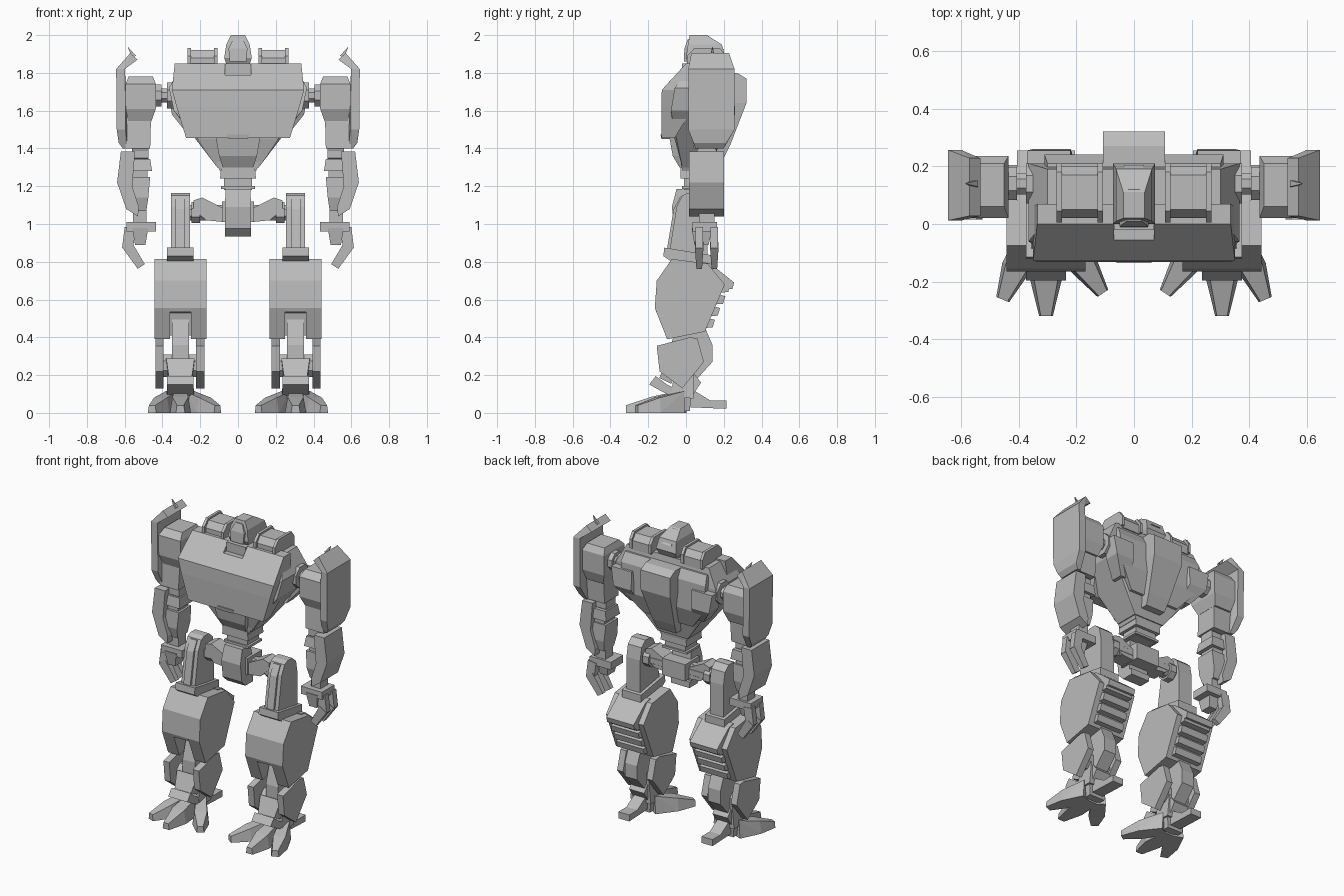
import bpy, bmesh, math
from mathutils import Vector

grey = bpy.data.materials.new("plain grey")
grey.diffuse_color = (0.5, 0.5, 0.5, 1)


def finish(name, bm, mirror):
    """Store the mesh; with mirror, also store its copy across x = 0."""
    for side in ((1, -1) if mirror else (1,)):
        b = bm.copy()
        for v in b.verts:
            v.co.x *= side
        bmesh.ops.recalc_face_normals(b, faces=b.faces)
        label = name if not mirror else ("right_" if side > 0 else "left_") + name
        me = bpy.data.meshes.new(label)
        b.to_mesh(me)
        b.free()
        me.materials.append(grey)
        bpy.context.collection.objects.link(bpy.data.objects.new(label, me))
    bm.free()


def hull(name, pts, mirror=False):
    bm = bmesh.new()
    for p in pts:
        bm.verts.new(p)
    r = bmesh.ops.convex_hull(bm, input=bm.verts)
    junk = {g for g in r["geom_interior"] + r["geom_unused"] if isinstance(g, bmesh.types.BMVert)}
    bmesh.ops.delete(bm, geom=list(junk), context='VERTS')
    bmesh.ops.dissolve_limit(bm, angle_limit=0.02, verts=bm.verts, edges=bm.edges)
    finish(name, bm, mirror)


def prism(name, pts, axis, a, b, mirror=False):
    """Extrude a 2D profile along an axis from a to b."""
    place = {"x": lambda p, t: (t, p[0], p[1]), "y": lambda p, t: (p[0], t, p[1]),
             "z": lambda p, t: (p[0], p[1], t)}[axis]
    bm = bmesh.new()
    lo = [bm.verts.new(place(p, a)) for p in pts]
    hi = [bm.verts.new(place(p, b)) for p in pts]
    bm.faces.new(lo)
    bm.faces.new(hi[::-1])
    for i in range(len(pts)):
        j = (i + 1) % len(pts)
        bm.faces.new((lo[i], lo[j], hi[j], hi[i]))
    finish(name, bm, mirror)


def sec(z, x0, x1, y0, y1):
    return [(x, y, z) for x in (x0, x1) for y in (y0, y1)]


def box(name, x0, x1, y0, y1, z0, z1, mirror=False):
    hull(name, sec(z0, x0, x1, y0, y1) + sec(z1, x0, x1, y0, y1), mirror)


def beam(name, p, q, w0, h0, w1, h1, mirror=True):
    """Tapered bar from p to q."""
    p, q = Vector(p), Vector(q)
    d = (q - p).normalized()
    ref = Vector((0, 0, 1)) if abs(d.z) < 0.75 else Vector((0, 1, 0))
    s = d.cross(ref).normalized()
    u = s.cross(d)
    hull(name, [c + s * w * i / 2 + u * h * j / 2 for c, w, h in ((p, w0, h0), (q, w1, h1))
                for i in (-1, 1) for j in (-1, 1)], mirror)


def drum(name, y, z, r, a, b, n=8, mirror=True):
    prism(name, [(y + r * math.cos((i + .5) * math.tau / n), z + r * math.sin((i + .5) * math.tau / n))
                 for i in range(n)], "x", a, b, mirror)


# Torso: body, chest plate with neck notch, back blocks, spine pack
hull("torso_body", sec(1.84, -.30, .30, .02, .19) + sec(1.72, -.365, .365, -.06, .21)
     + sec(1.60, -.34, .34, -.08, .21) + sec(1.45, -.21, .21, -.06, .18) + sec(1.30, -.11, .11, -.02, .14))
hull("chest_plate", sec(1.71, -.35, .35, -.128, .06) + sec(1.455, -.275, .275, -.13, -.06)
     + sec(1.62, -.325, .325, -.131, .04))
hull("chest_top", sec(1.85, .07, .335, 0, .07) + sec(1.71, .07, .35, -.128, .06), True)
hull("chest_notch", sec(1.79, -.07, .07, -.055, .06) + sec(1.71, -.07, .07, -.128, .06))
hull("chest_lip", sec(1.475, -.06, .06, -.135, -.06) + sec(1.45, -.05, .05, -.13, -.06))
hull("back_block", sec(1.80, .10, .30, .15, .21) + sec(1.74, .09, .31, .15, .24)
     + sec(1.55, .09, .29, .15, .24) + sec(1.42, .08, .18, .12, .19), True)
hull("back_rib", sec(1.70, .22, .37, .16, .255) + sec(1.58, .22, .35, .16, .26)
     + sec(1.48, .20, .27, .12, .20), True)
hull("spine_top", sec(1.80, -.108, .108, .15, .27) + sec(1.77, -.108, .108, .15, .32)
     + sec(1.64, -.108, .108, .15, .32))
hull("spine_pack", sec(1.64, -.108, .108, .15, .32) + sec(1.42, -.08, .08, .13, .235)
     + sec(1.35, -.07, .07, .14, .20))

# Abdomen and waist
hull("abdomen", sec(1.47, -.185, .185, -.05, .16) + sec(1.28, -.095, .095, -.02, .13))
hull("abdomen_panel", sec(1.47, -.12, .12, -.09, 0) + sec(1.36, -.10, .10, -.07, 0)
     + sec(1.30, -.08, .08, -.035, 0))
hull("waist_upper", sec(1.30, -.09, .09, -.03, .13) + sec(1.24, -.095, .095, -.03, .13))
box("waist_ring", -.075, .075, -.01, .11, 1.18, 1.26)
box("waist_belt", -.09, .09, -.02, .12, 1.185, 1.20)

# Pelvis with hip axles
box("pelvis", -.085, .085, -.02, .13, 1.01, 1.12)
hull("pelvis_front", sec(1.185, -.065, .065, -.05, .04) + sec(1.09, -.07, .07, -.075, .05)
     + sec(.975, -.07, .07, -.06, .04))
hull("pelvis_tip", sec(.975, -.07, .07, -.06, .06) + sec(.935, -.068, .068, -.02, .06))
prism("hip_wing", [(.07, 1.08), (.19, 1.14), (.235, 1.125), (.235, 1.08), (.17, 1.02), (.07, 1.01)],
      "y", -.01, .09, True)
drum("hip_axle", .05, 1.06, .045, .08, .26)
drum("hip_collar", .05, 1.06, .06, .20, .245)

# Head
hull("head", sec(1.84, -.06, .06, .02, .19) + sec(1.88, -.073, .073, .0, .21)
     + sec(1.95, -.062, .062, .01, .19) + sec(2.0, -.037, .037, .02, .11))
hull("face_visor", sec(1.86, -.045, .045, -.012, .05) + sec(1.93, -.05, .05, -.008, .05)
     + sec(1.98, -.025, .025, .01, .05))
box("neck", -.07, .07, -.02, .18, 1.78, 1.85)
hull("head_crest", sec(1.92, -.035, .035, .02, .205) + sec(1.995, -.02, .02, .02, .12))

# Blocks on top of the shoulders, with end ribs
hull("top_block", sec(1.82, .125, .255, .02, .20) + sec(1.88, .125, .255, .02, .20)
     + sec(1.92, .125, .255, .05, .17), True)
for i, (a, b) in enumerate(((.108, .127), (.250, .268))):
    hull(f"top_block_rib_{i}", sec(1.83, a, b, .005, .21) + sec(1.89, a, b, .005, .21)
         + sec(1.932, a, b, .045, .18), True)

# Shoulder joint
drum("shoulder_socket", .14, 1.68, .075, .32, .375)
drum("shoulder_axle", .14, 1.68, .04, .34, .46)
drum("shoulder_collar", .14, 1.68, .062, .405, .44)

# Upper arm and outer shoulder pad with its bent top
hull("shoulder_block", sec(1.78, .45, .58, .06, .21) + sec(1.74, .435, .595, .02, .235)
     + sec(1.61, .435, .595, .02, .235) + sec(1.54, .46, .58, .05, .21), True)
hull("upper_arm", sec(1.58, .46, .59, .05, .20) + sec(1.40, .465, .60, .04, .19), True)
hull("shoulder_pad", sec(1.82, .598, .645, .012, .257) + sec(1.50, .595, .642, .012, .257)
     + sec(1.43, .59, .632, .04, .215) + sec(1.40, .585, .61, .05, .20), True)
hull("shoulder_pad_top", sec(1.82, .60, .645, .012, .257)
     + [(x, y, z) for x, z in ((.57, 1.905), (.532, 1.87)) for y in (.028, .228)], True)
beam("pad_spike", (.55, .14, 1.885), (.582, .14, 1.935), .022, .022, .003, .003)

# Forearm: stacked segments behind an outer plate
drum("elbow", .11, 1.37, .055, .475, .56)
hull("elbow_cuff", sec(1.345, .465, .575, .05, .18) + sec(1.28, .455, .58, .04, .185), True)
box("forearm_neck", .48, .57, .06, .165, 1.22, 1.29, True)
hull("forearm", sec(1.25, .465, .57, .045, .175) + sec(1.14, .475, .57, .04, .18)
     + sec(1.07, .485, .56, .06, .165), True)
prism("forearm_plate", [(.545, 1.385), (.62, 1.385), (.64, 1.22), (.592, 1.08), (.53, 1.04), (.525, 1.09),
                        (.56, 1.20)], "y", .015, .20, True)

# Hand
box("wrist", .485, .555, .07, .15, .99, 1.09, True)
box("palm", .435, .59, .035, .165, .96, 1.01, True)
hull("hand_core", sec(.98, .475, .56, .03, .14) + sec(.89, .49, .545, .045, .12), True)
for i, y in enumerate((.07, .15)):
    beam(f"finger_base_{i}", (.57, y, .98), (.585, y, .87), .06, .04, .058, .04)
    beam(f"finger_tip_{i}", (.588, y, .89), (.512, y, .775), .058, .045, .045, .03)

# Thigh slab with cuff
prism("thigh", [(-.09, .84), (-.05, 1.09), (-.02, 1.15), (.01, 1.165), (.06, 1.165), (.10, 1.13),
                (.115, 1.05), (.115, .82)], "x", .255, .355, True)
prism("thigh_ridge", [(-.105, .84), (-.065, 1.08), (-.03, 1.145), (.05, 1.15), (.05, .84)], "x",
      .28, .33, True)
prism("thigh_cuff", [(-.12, .83), (-.115, .875), (.135, .835), (.135, .78), (-.06, .79)], "x",
      .235, .375, True)

# Shin: side shells, middle with the lower front slot, chunky back ribs
shell = [(-.075, .815), (-.155, .70), (-.165, .555), (-.10, .39), (.10, .43), (.205, .68), (.115, .79)]
prism("shin_inner_shell", shell, "x", .168, .25, True)
prism("shin_outer_shell", shell, "x", .36, .442, True)
prism("shin_middle", shell[:3] + [(-.158, .535), (-.05, .53), (-.02, .41)] + shell[4:], "x", .25, .36, True)
for i in range(4):
    t = .06 + i * .25
    y, z = .212 - .11 * t, .675 - .25 * t
    prism(f"shin_rib_{i}", [(y - .03, z + .035), (y + .03, z + .02), (y + .018, z - .02), (y - .05, z - .025)],
          "x", .205, .405, True)
prism("shin_top_back", [(.08, .80), (.13, .79), (.255, .69), (.245, .655), (.15, .66)], "x", .205, .405, True)

# Ankle: side plates, strut and joints
plate = [(-.155, .355), (.02, .40), (.06, .395), (.095, .27), (-.02, .13), (-.14, .22)]
prism("ankle_inner_plate", plate, "x", .178, .222, True)
prism("ankle_outer_plate", plate, "x", .395, .438, True)
prism("lower_strut", [(-.03, .53), (.08, .50), (.14, .36), (.14, .27), (.04, .16), (-.08, .28), (-.08, .36)],
      "x", .26, .35, True)
drum("ankle_joint", -.02, .25, .065, .21, .41)
beam("ankle_front_block", (.305, -.06, .27), (.305, -.11, .17), .15, .08, .12, .07)
beam("instep", (.305, -.01, .24), (.305, -.02, .08), .12, .10, .15, .12)
prism("instep_guard", [(-.195, .15), (-.16, .195), (-.10, .15), (-.06, .13), (-.08, .09), (-.14, .12)],
      "x", .235, .375, True)
prism("heel_guard", [(.0, .15), (.045, .205), (.08, .16), (.04, .10)], "x", .25, .36, True)


# Foot: three splayed toes and a heel
def toe(name, x0, y0, x1, y1, w0, w1, h):
    a, b = Vector((x0, y0, 0)), Vector((x1, y1, 0))
    d = (b - a).normalized()
    s = Vector((-d.y, d.x, 0))
    pts = []
    for t, w, z in ((0, w0 * .8, h), (.55, w0, h * .7), (1, w1, .04)):
        c = a.lerp(b, t)
        for k in (-.5, .5):
            pts += [c + s * w * k, c + s * w * k * .75 + Vector((0, 0, z))]
    hull(name, pts, True)


toe("middle_toe", .305, -.03, .305, -.318, .112, .048, .12)
toe("outer_toe", .355, -.02, .455, -.262, .10, .048, .115)
toe("inner_toe", .255, -.02, .108, -.24, .10, .045, .115)
hull("foot_core", sec(.01, .25, .36, -.08, .02) + sec(.12, .235, .375, -.08, .03), True)
prism("heel", [(-.02, .14), (.04, .12), (.13, .065), (.215, .065), (.215, .022), (.13, .025), (.02, .03)],
      "x", .265, .345, True)
